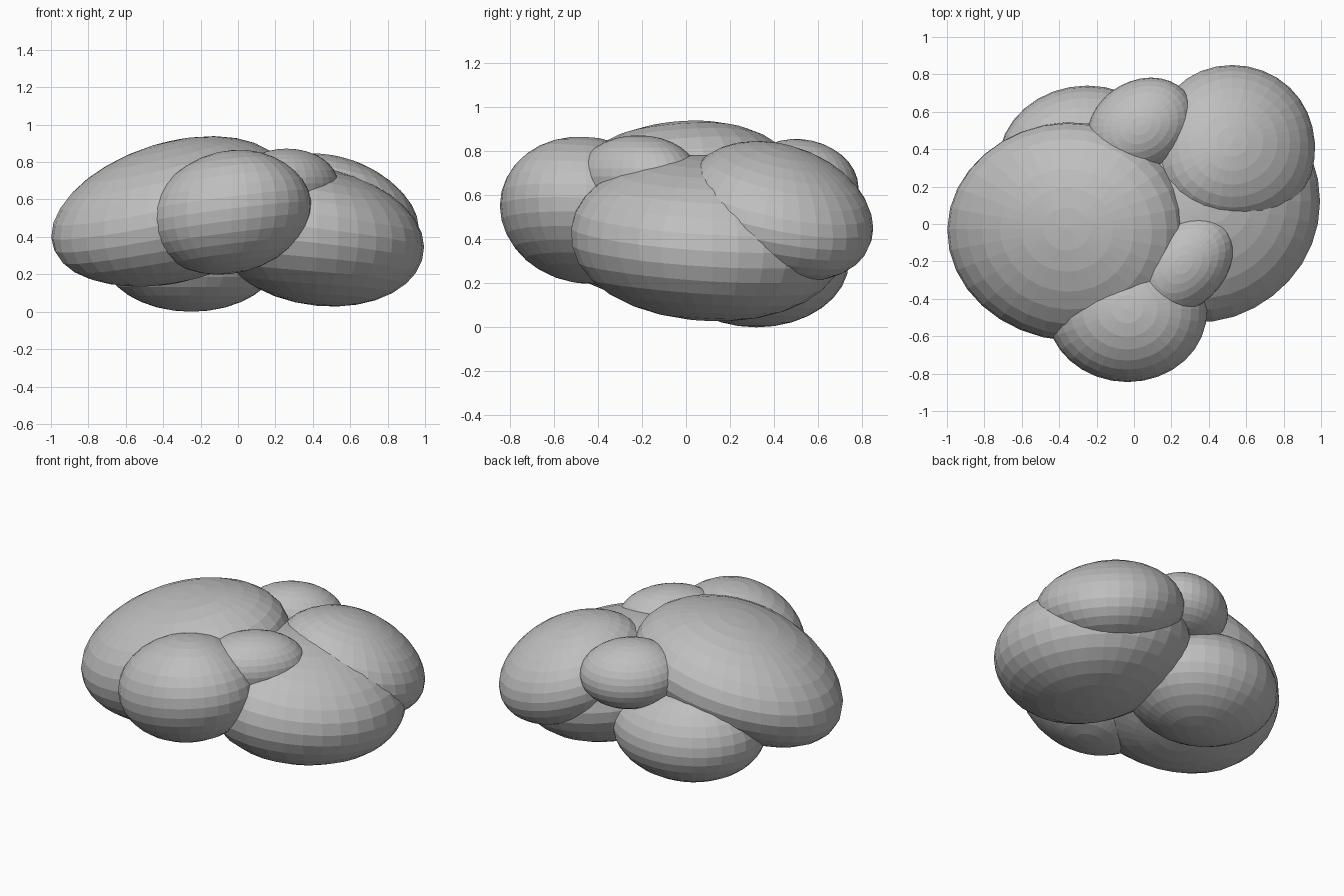
import bpy, bmesh, math
from mathutils import Vector

if "Cube" in bpy.data.objects:
    bpy.data.objects.remove(bpy.data.objects["Cube"])

grey = bpy.data.materials.new("cloud_grey")
grey.diffuse_color = (0.52, 0.52, 0.52, 1)
grey.use_nodes = True
grey.node_tree.nodes["Principled BSDF"].inputs["Base Color"].default_value = grey.diffuse_color


def lobe(name, centre, half, xy=0.0, xz=0.0, yz=0.0, bulges=()):
    """Slanted ellipsoid: half extents, slant between axes, soft bulges or dents by direction."""
    b = (yz - xy * xz) / math.sqrt(1 - xy * xy)
    c = math.sqrt(max(0.0, 1 - xz * xz - b * b))
    bm = bmesh.new()
    bmesh.ops.create_uvsphere(bm, u_segments=32, v_segments=16, radius=1)
    for v in bm.verts:
        swell = 1 + sum(amount * max(0.0, v.co.dot(Vector(d).normalized())) ** 4
                        for d, amount in bulges)
        x, y, z = v.co * swell
        v.co = Vector((centre[0] + half[0] * x,
                       centre[1] + half[1] * (xy * x + math.sqrt(1 - xy * xy) * y),
                       centre[2] + half[2] * (xz * x + b * y + c * z)))
    mesh = bpy.data.meshes.new(name)
    bm.to_mesh(mesh)
    bm.free()
    mesh.materials.append(grey)
    ob = bpy.data.objects.new(name, mesh)
    bpy.context.collection.objects.link(ob)


# Large overlapping puffs
lobe("left_puff", (-0.36, -0.027, 0.535), (0.64, 0.578, 0.402), xz=0.34, yz=0.15,
     bulges=[((0.3, -0.75, 0.5), 0.07), ((0.45, -0.5, -0.75), 0.08),
             ((-0.4, 0.6, -0.7), -0.1)])
lobe("front_puff", (-0.035, -0.455, 0.535), (0.435, 0.39, 0.337), xz=0.16, yz=-0.05,
     bulges=[((0.75, 0.1, 0.65), -0.06)])
lobe("right_puff", (0.42, 0.12, 0.41), (0.575, 0.605, 0.38), xz=-0.17, yz=-0.09,
     bulges=[((-0.3, -0.75, -0.6), 0.11), ((-0.4, -0.8, 0.4), 0.06),
             ((0.3, -0.4, 0.85), -0.05)])
lobe("back_right_puff", (0.525, 0.44, 0.53), (0.435, 0.41, 0.32), xz=-0.3, yz=-0.25,
     bulges=[((0.6, -0.75, 0), 0.1), ((-0.5, -0.8, 0.1), 0.05),
             ((-0.8, 0.1, 0.5), -0.07)])
lobe("back_left_puff", (-0.25, 0.32, 0.3), (0.475, 0.42, 0.3),
     bulges=[((-0.4, 0.1, 0.9), 0.1)])

# Small puffs on top
lobe("back_top_puff", (0.035, 0.525, 0.655), (0.285, 0.258, 0.2), xy=0.2, yz=-0.1)
lobe("front_top_puff", (0.26, -0.217, 0.685), (0.275, 0.275, 0.187), xy=0.32)
